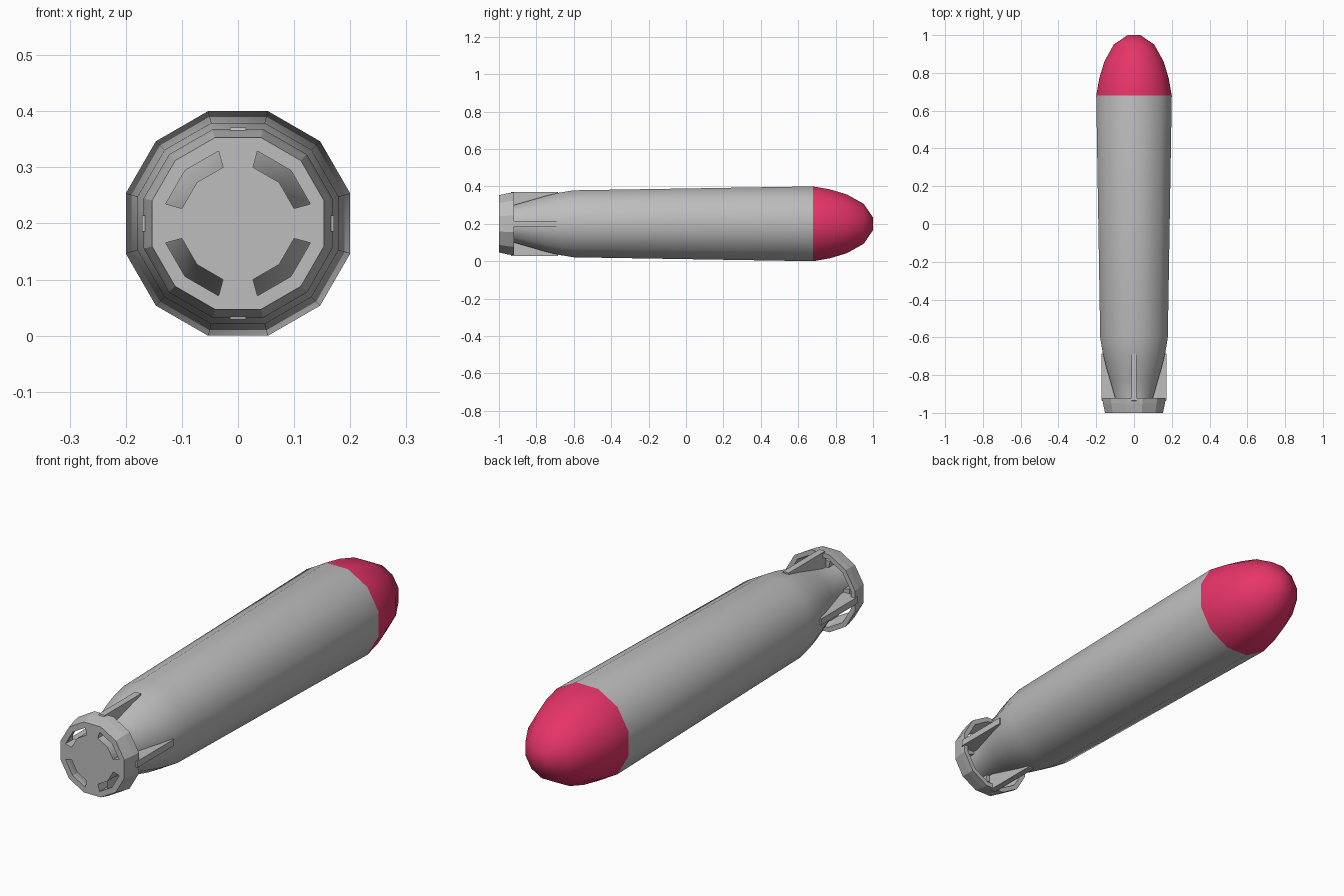
import bpy, bmesh, math
from mathutils import Matrix, Vector

if "Cube" in bpy.data.objects:
    bpy.data.objects.remove(bpy.data.objects["Cube"])

SIDES = 12
CZ = 0.2
COS = math.cos(math.pi / SIDES)


def material(name, rgb):
    m = bpy.data.materials.new(name)
    m.diffuse_color = (*rgb, 1)
    m.use_nodes = True
    m.node_tree.nodes["Principled BSDF"].inputs["Base Color"].default_value = m.diffuse_color
    return m


GREY = material("light grey", (0.51, 0.51, 0.51))
PINK = material("crimson pink", (0.80, 0.035, 0.14))


def finish(bm, name, mats):
    bmesh.ops.recalc_face_normals(bm, faces=bm.faces)
    me = bpy.data.meshes.new(name)
    bm.to_mesh(me)
    bm.free()
    ob = bpy.data.objects.new(name, me)
    bpy.context.collection.objects.link(ob)
    ob.location.z = CZ
    for m in mats:
        me.materials.append(m)
    return ob


def lathe(profile, closed):
    """Twelve-sided turning about y; profile holds (y, distance to flat side)."""
    bm = bmesh.new()
    rings = []
    for y, a in profile:
        r = a / COS
        angles = [math.radians(15 + 30 * k) for k in range(SIDES)]
        rings.append([bm.verts.new((r * math.cos(t), y, r * math.sin(t))) for t in angles])
    pairs = list(zip(rings, rings[1:]))
    if closed:
        pairs.append((rings[-1], rings[0]))
    else:
        bm.faces.new(rings[0])
        bm.faces.new(rings[-1])
    for a, b in pairs:
        for i in range(SIDES):
            j = (i + 1) % SIDES
            bm.faces.new((a[i], a[j], b[j], b[i]))
    return bm


def prism(bm, loop, offset):
    """Solid between a loop of points and the same loop moved by offset."""
    a = [bm.verts.new(p) for p in loop]
    b = [bm.verts.new(Vector(p) + Vector(offset)) for p in loop]
    bm.faces.new(a)
    bm.faces.new(b)
    for i in range(len(a)):
        j = (i + 1) % len(a)
        bm.faces.new((a[i], a[j], b[j], b[i]))


# Body with coloured nose
body_profile = [(-1.0, 0.1), (-0.92, 0.1), (-0.83, 0.126), (-0.75, 0.149), (-0.68, 0.166),
                (-0.6, 0.179), (0.68, 0.2), (0.77, 0.184), (0.86, 0.157),
                (0.95, 0.107), (1.0, 0.034)]
body = finish(lathe(body_profile, False), "body", [GREY, PINK])
for f in body.data.polygons:
    f.material_index = int(f.center.y > 0.68)
bpy.context.view_layer.objects.active = body
body.select_set(True)
bpy.ops.object.shade_smooth_by_angle(angle=math.radians(40))

# Tail ring, hollow towards the body
finish(lathe([(-1.0, 0.129), (-1.0, 0.153), (-0.95, 0.164), (-0.92, 0.168),
              (-0.92, 0.148), (-0.98, 0.131)], True), "tail_ring", [GREY])

# Four fins, and four bridges that join the tail disc to the ring
W = 0.014
for k, side in enumerate(("top", "right", "bottom", "left")):
    turn = Matrix.Rotation(math.radians(90 * k), 4, 'Y')
    bm = bmesh.new()
    prism(bm, [(-W, -0.685, 0.171), (-W, -0.935, 0.171), (-W, -0.94, 0.155),
               (-W, -0.94, 0.08), (-W, -0.685, 0.14)], (2 * W, 0, 0))
    bm.transform(turn)
    finish(bm, side + "_fin", [GREY])
    bm = bmesh.new()
    prism(bm, [(-0.0268, -1, 0.1), (0.0268, -1, 0.1),
               (0.0346, -1, 0.129), (-0.0346, -1, 0.129)], (0, 0.06, 0))
    bm.transform(turn)
    finish(bm, side + "_bridge", [GREY])
